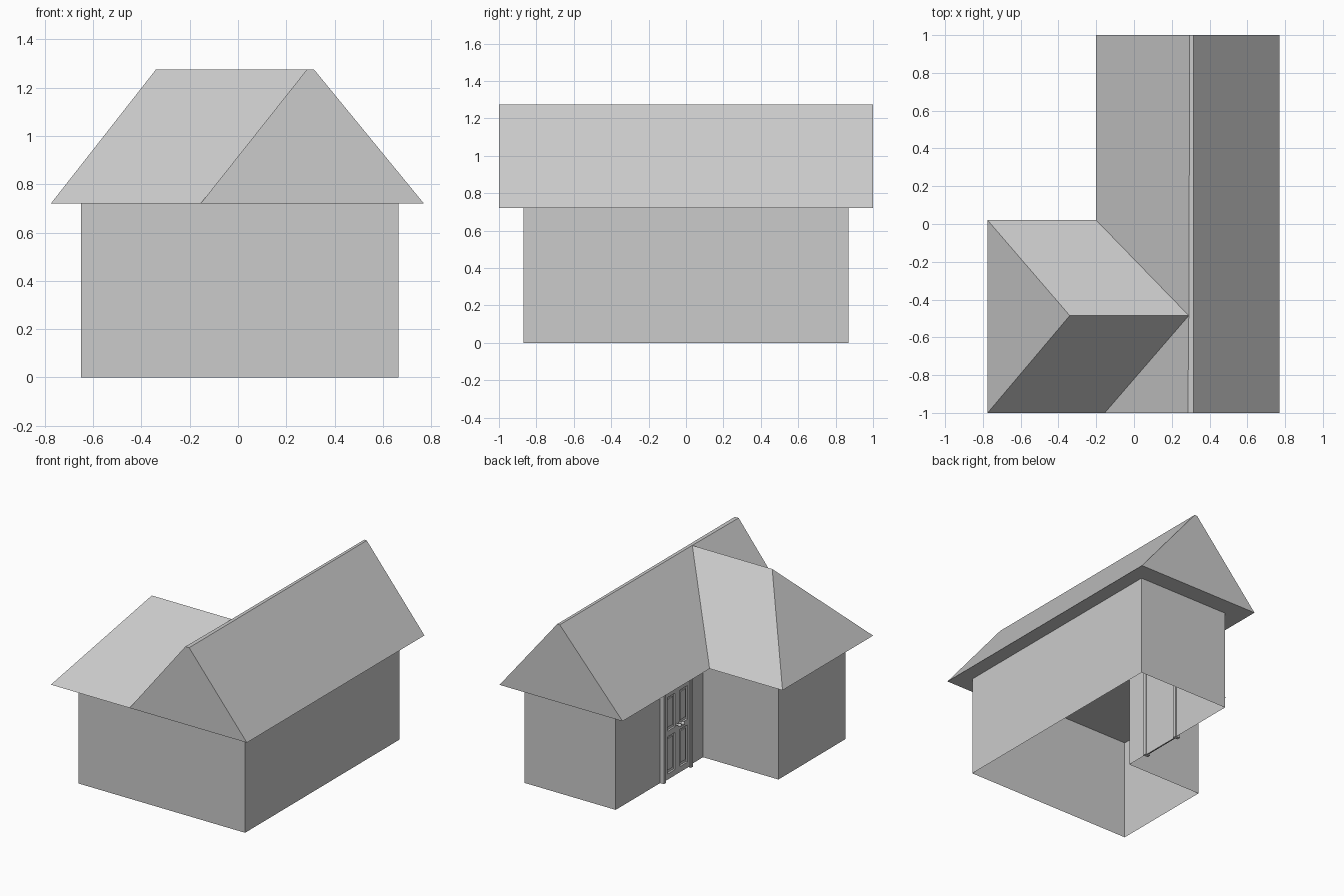
import bpy, bmesh
from math import radians

if "Cube" in bpy.data.objects:
    bpy.data.objects.remove(bpy.data.objects["Cube"])


def mesh_object(name, verts, faces):
    me = bpy.data.meshes.new(name)
    me.from_pydata(verts, [], faces)
    bm = bmesh.new()
    bm.from_mesh(me)
    bmesh.ops.recalc_face_normals(bm, faces=bm.faces)
    bm.to_mesh(me)
    bm.free()
    ob = bpy.data.objects.new(name, me)
    bpy.context.collection.objects.link(ob)
    return ob


def box(name, x, y, z):
    """Box given by (min, max) on each axis."""
    v = [(a, b, c) for a in x for b in y for c in z]
    f = [(0, 1, 3, 2), (4, 6, 7, 5), (0, 4, 5, 1),
         (2, 3, 7, 6), (0, 2, 6, 4), (1, 5, 7, 3)]
    return mesh_object(name, v, f)


EAVE, RIDGE = 0.72, 1.275

# L-shaped walls, open underneath
plan = [(-0.65, -0.87), (0.665, -0.87), (0.665, 0.87),
        (-0.055, 0.87), (-0.055, -0.113), (-0.65, -0.113)]
n = len(plan)
verts = [(x, y, z) for z in (0, EAVE) for x, y in plan]
mesh_object("walls", verts,
            [(i, (i + 1) % n, (i + 1) % n + n, i + n) for i in range(n)])

# Roof: long gable with a hipped side wing and a flat soffit
eaves = [(-0.775, -1), (-0.155, -1), (0.77, -1), (0.77, 1),
         (-0.2, 1), (-0.2, 0.02), (-0.775, 0.02)]
ridge = [(-0.34, -0.485), (0.29, -0.485), (0.285, -1),
         (0.315, -1), (0.315, 1), (0.295, 1)]
verts = [(x, y, EAVE) for x, y in eaves] + [(x, y, RIDGE) for x, y in ridge]
mesh_object("roof", verts, [
    (6, 5, 4, 3, 2, 1, 0),    # soffit
    (0, 1, 8, 7),             # wing front slope
    (6, 0, 7),                # wing hip
    (5, 6, 7, 8),             # wing rear slope
    (4, 5, 8, 12),            # main left slope
    (1, 9, 8),                # main left slope, front piece
    (1, 2, 10, 9),            # front gable
    (2, 3, 11, 10),           # main right slope
    (3, 4, 12, 11),           # rear gable
    (8, 9, 10, 11, 12),       # ridge strip
])

# Double door on the inner wall
WALL, MID, TOP = -0.055, 0.205, 0.66
box("door_lintel", (WALL - 0.03, WALL), (MID - 0.165, MID + 0.165), (TOP - 0.025, TOP))
for s, side in ((-1, "left"), (1, "right")):
    def span(a, b):
        return tuple(sorted((MID + s * a, MID + s * b)))
    box(f"door_jamb_{side}", (WALL - 0.03, WALL + 0.008), span(0.14, 0.165), (0.0, TOP - 0.025))
    box(f"door_leaf_{side}", (WALL - 0.008, WALL - 0.001), span(0.002, 0.14), (0.0, TOP - 0.025))
    # Raised stiles, rails and panels
    for k, (a, b) in enumerate(((0.002, 0.028), (0.114, 0.138))):
        box(f"door_stile_{side}_{k}", (WALL - 0.022, WALL - 0.008), span(a, b), (0.01, TOP - 0.027))
    for k, (lo, hi) in enumerate(((0.01, 0.05), (0.315, 0.355), (0.595, 0.633))):
        box(f"door_rail_{side}_{k}", (WALL - 0.022, WALL - 0.008), span(0.028, 0.114), (lo, hi))
    for k, (lo, hi) in enumerate(((0.07, 0.295), (0.375, 0.575))):
        box(f"door_panel_{side}_{k}", (WALL - 0.014, WALL - 0.008), span(0.042, 0.1), (lo, hi))
    # Knob on a short spindle
    y = MID + s * 0.018
    bpy.ops.mesh.primitive_cylinder_add(vertices=12, radius=0.006, depth=0.03,
                                        location=(WALL - 0.035, y, 0.37),
                                        rotation=(0, radians(90), 0))
    bpy.context.object.name = f"knob_spindle_{side}"
    bpy.ops.mesh.primitive_uv_sphere_add(segments=12, ring_count=8, radius=0.013,
                                         location=(WALL - 0.052, y, 0.37))
    bpy.context.object.name = f"knob_{side}"
    bpy.ops.object.shade_smooth()
